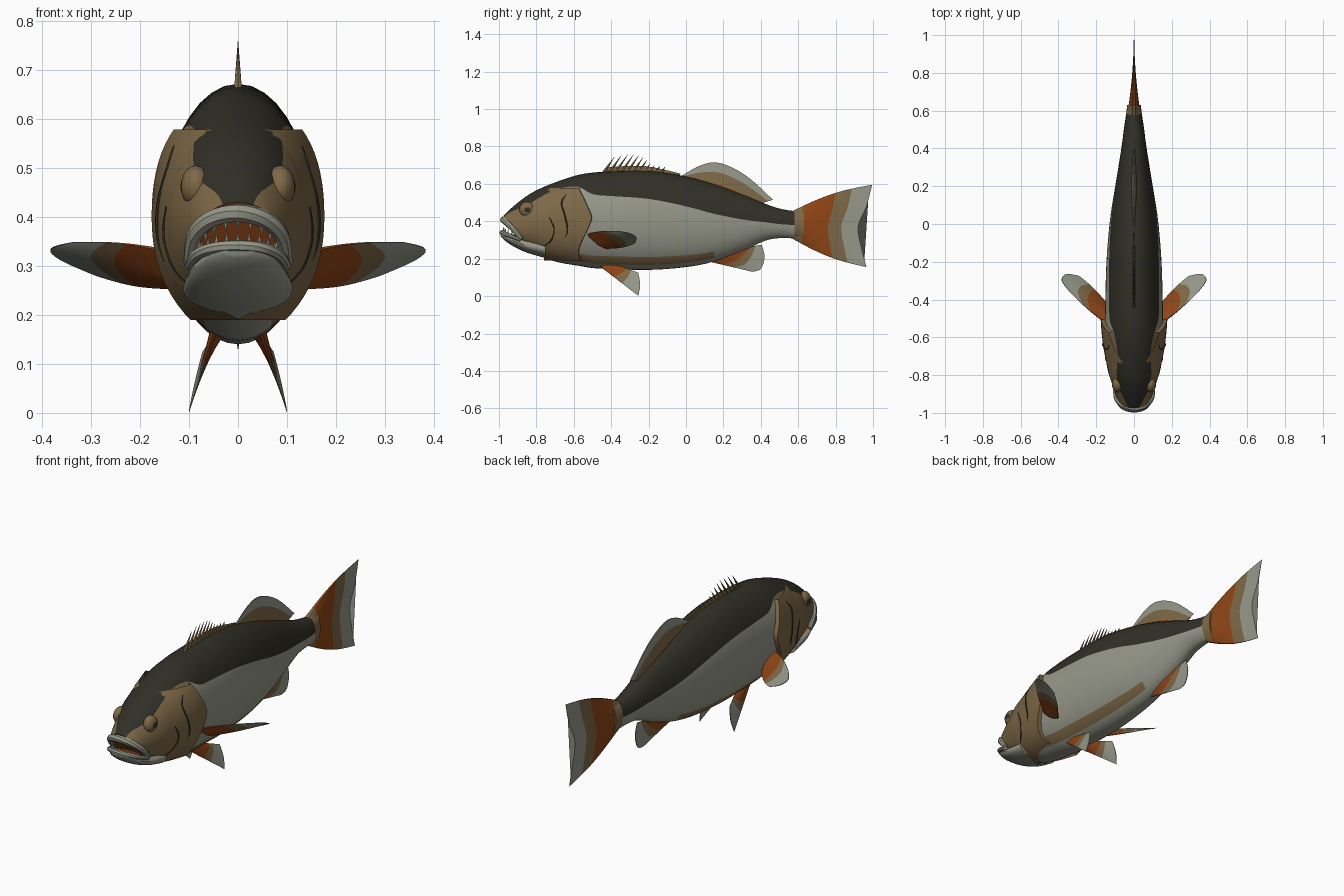
import bpy, bmesh, math
from mathutils import Vector

if "Cube" in bpy.data.objects:
    bpy.data.objects.remove(bpy.data.objects["Cube"])


def material(name, rgb):
    m = bpy.data.materials.new(name)
    m.use_nodes = True
    m.diffuse_color = (*rgb, 1)
    m.node_tree.nodes["Principled BSDF"].inputs["Base Color"].default_value = (*rgb, 1)
    return m


MATS = [material("dark_olive", (0.03, 0.029, 0.02)),
        material("tan", (0.21, 0.14, 0.064)),
        material("pale_grey", (0.31, 0.315, 0.255)),
        material("rust_orange", (0.28, 0.06, 0.008)),
        material("black", (0.006, 0.006, 0.005)),
        material("tooth_white", (0.5, 0.5, 0.42))]
DARK, TAN, PALE, RUST, BLACK, TOOTH = range(6)
parts = []


def finish(name, bm):
    bmesh.ops.recalc_face_normals(bm, faces=bm.faces)
    mesh = bpy.data.meshes.new(name)
    bm.to_mesh(mesh)
    bm.free()
    for m in MATS:
        mesh.materials.append(m)
    ob = bpy.data.objects.new(name, mesh)
    bpy.context.collection.objects.link(ob)
    parts.append(ob)
    return ob


def smooth(rows, n):
    """Catmull-Rom resampling of a list of equal-length tuples."""
    out = []
    for i in range(len(rows) - 1):
        a, b, c, d = (rows[max(0, min(len(rows) - 1, i + k))] for k in (-1, 0, 1, 2))
        for s in range(n):
            t = s / n
            out.append(tuple(q + t / 2 * (r - p + t * (2*p - 5*q + 4*r - u + t * (3*q - p - 3*r + u)))
                             for p, q, r, u in zip(a, b, c, d)))
    return out + [tuple(rows[-1])]


def loft(name, rings, paint, closed=True, caps=(None, None)):
    """Skin a list of point rings; paint(i, j, centre) gives the colour."""
    bm = bmesh.new()
    vs = [[bm.verts.new(p) for p in ring] for ring in rings]
    n = len(rings[0])
    for i in range(len(rings) - 1):
        for j in range(n if closed else n - 1):
            k = (j + 1) % n
            f = bm.faces.new((vs[i][j], vs[i][k], vs[i+1][k], vs[i+1][j]))
            f.material_index = paint(i, j, f.calc_center_median())
    for ring, col in zip((vs[0], vs[-1]), caps):
        if col is not None:
            bm.faces.new(ring).material_index = col
    return finish(name, bm)


def tube(name, pts, radius, col, taper=0.0, sides=8):
    pts = [Vector(p) for p in smooth(pts, 4)]
    rings = []
    for i, p in enumerate(pts):
        d = (pts[min(i + 1, len(pts) - 1)] - pts[max(i - 1, 0)]).normalized()
        a = d.cross(Vector((0.3, 0.8, 0.5))).normalized()
        b = d.cross(a)
        r = radius * (1 - taper * abs(2 * i / (len(pts) - 1) - 1) ** 2)
        rings.append([p + r * (a * math.cos(t) + b * math.sin(t))
                      for t in (2 * math.pi * k / sides for k in range(sides))])
    return loft(name, rings, lambda *_: col, caps=(col, col))


def spikes(name, pairs, radius, col):
    """Several thin cones in one part, each from a base to a tip."""
    bm = bmesh.new()
    for base, tip in pairs:
        base, tip = Vector(base), Vector(tip)
        d = tip - base
        rot = d.to_track_quat("Z", "Y").to_matrix().to_4x4()
        rot.translation = (base + tip) / 2
        bmesh.ops.create_cone(bm, cap_ends=True, segments=6, radius1=radius, radius2=0.0005,
                              depth=d.length, matrix=rot)
    for f in bm.faces:
        f.material_index = col
    return finish(name, bm)


def fin(name, root, tip, bands, thick, bulge=0.0, steps=20):
    """Tapering blade from a root line to a tip line, with colour bands (limit, colour)."""
    root = [Vector(p) for p in smooth(root, 4)]
    tip = [Vector(p) for p in smooth(tip, 4)]
    axis = (root[-1] - root[0]).normalized()
    mid = len(root) // 2
    nor = axis.cross(tip[mid] - root[mid]).normalized()
    rings = []
    for i in range(steps + 1):
        v = i / steps
        front, back = [], []
        for j, (a, b) in enumerate(zip(root, tip)):
            u = j / (len(root) - 1)
            p = a.lerp(b, v) + axis * (2 * u - 1) * bulge * math.sin(math.pi * v)
            h = (thick * (1 - v) ** 1.5 + 0.002) * (0.25 + 0.75 * math.sin(math.pi * u))
            front.append(p + nor * h)
            back.append(p - nor * h)
        rings.append(front + back[::-1])

    def paint(i, j, c):
        return next(col for lim, col in bands if (i + 0.5) / steps < lim)
    return loft(name, rings, paint, caps=(bands[0][1], bands[-1][1]))


# Body stations: y, top, bottom, half width, back colour line, backward lean
BODY = smooth([(-.975, .43, .27, .09, .425, .11), (-.94, .465, .25, .10, .452, .10),
               (-.86, .53, .225, .122, .485, .06), (-.78, .575, .205, .14, .53, .02),
               (-.68, .615, .18, .153, .575, 0), (-.58, .647, .163, .157, .585, 0),
               (-.5, .66, .15, .155, .545, 0), (-.4, .667, .145, .152, .535, 0),
               (-.2, .67, .14, .146, .52, 0), (0, .64, .155, .13, .48, 0),
               (.15, .60, .185, .108, .44, 0), (.3, .545, .24, .083, .41, 0),
               (.42, .495, .295, .064, .395, 0), (.5, .468, .31, .054, .385, 0),
               (.58, .455, .308, .042, .38, 0), (.63, .462, .302, .036, .38, 0)], 3)
SEGS = (6, 8, 2, 3)


def body_ring(row):
    y, zt, zb, w, line, lean = row
    marks = [0] + [math.acos(2 * t - 1) for t in ((line - zb) / (zt - zb), .13, .05)] + [math.pi]
    half = []
    for k, n in enumerate(SEGS):
        half += [marks[k] + (marks[k+1] - marks[k]) * s / n for s in range(n)]
    half.append(math.pi)
    pts = []
    for a in half:
        t = (1 + math.cos(a)) / 2
        pts.append((w * math.sin(a), y + lean * (1 - t), zb + (zt - zb) * t))
    return pts + [(-x, y, z) for x, y, z in pts[-2:0:-1]]


def body_paint(i, j, c):
    y = BODY[i][0]
    k = min(j, 2 * sum(SEGS) - 1 - j)
    if y > .575:
        return TAN
    if k < SEGS[0]:
        return DARK
    if k < SEGS[0] + SEGS[1]:
        return TAN if y < -.59 else PALE
    return TAN if k < sum(SEGS[:3]) and y < .15 else PALE


def half_width(y, z):
    for a, b in zip(BODY, BODY[1:]):
        if a[0] <= y <= b[0]:
            f = (y - a[0]) / (b[0] - a[0])
            zt, zb, w = (a[k] + (b[k] - a[k]) * f for k in (1, 2, 3))
            s = (2 * z - zt - zb) / (zt - zb)
            return w * math.sqrt(max(0, 1 - s * s))
    return 0


loft("body", [body_ring(r) for r in BODY], body_paint, caps=(RUST, TAN))

# Lower jaw
JAW = smooth([(-.992, .345, .322, .03), (-.97, .342, .298, .062), (-.92, .328, .264, .09),
              (-.85, .31, .232, .107), (-.75, .30, .203, .112)], 3)
jaw_rings = [[(w * math.sin(a), y, (t + b) / 2 + (t - b) / 2 * math.cos(a))
              for a in (2 * math.pi * k / 24 for k in range(24))] for y, t, b, w in JAW]
loft("lower_jaw", jaw_rings, lambda i, j, c: RUST if min(j, 23 - j) < 4 else PALE, caps=(PALE, PALE))


# Lips and teeth
def mirrored(pts):
    return pts + [(-x, y, z) for x, y, z in pts[-2::-1]]


upper = mirrored([(.1, -.88, .305), (.09, -.925, .36), (.055, -.96, .395), (0, -.975, .408)])
lower = mirrored([(.1, -.885, .3), (.085, -.94, .322), (.05, -.975, .336), (0, -.985, .34)])
tube("upper_lip", upper, .019, PALE, .4)
tube("lower_lip", lower, .013, PALE, .3)
for name, line, dz in (("upper_teeth", upper, -.036), ("lower_teeth", lower, .03)):
    pts = smooth(line, 4)[4:-4:2]
    spikes(name, [((x * .9, y + .008, z), (x * .86, y + .01, z + dz)) for x, y, z in pts], .006, TOOTH)

# Tail, rear dorsal and anal fins
fin("tail_fin", [(0, .56, z) for z in (.45, .42, .38, .34, .312)],
    [(0, .995, .595), (0, .965, .48), (0, .92, .37), (0, .94, .25), (0, .965, .155)],
    [(.16, TAN), (.55, RUST), (.75, TAN), (2, PALE)], .036, .022)
fin("rear_dorsal_fin", [(0, -.04, .63), (0, .1, .605), (0, .2, .575), (0, .3, .535), (0, .4, .495)],
    [(0, -.02, .645), (0, .08, .70), (0, .18, .712), (0, .32, .645), (0, .465, .515)],
    [(.12, RUST), (.6, TAN), (2, PALE)], .012)
fin("anal_fin", [(0, .1, .19), (0, .18, .205), (0, .25, .23), (0, .32, .26)],
    [(0, .355, .13), (0, .4, .145), (0, .42, .21), (0, .405, .275)],
    [(.36, RUST), (.6, TAN), (2, PALE)], .016)

# Front dorsal spines and their low web
spines = []
for k in range(11):
    y = -.44 + .031 * k
    h = .055 + .045 * math.sin(math.pi * min(1, (k + 1.5) / 9)) - .003 * k
    spines.append(((0, y, .66), (0, y + h * .75, .668 + h)))
spikes("dorsal_spines", spines, .009, TAN)
fin("dorsal_web", [(0, -.44, .655), (0, -.25, .66), (0, -.04, .635)],
    [(0, -.41, .69), (0, -.22, .695), (0, -.03, .655)], [(2, TAN)], .006)

for side, s in (("left", 1), ("right", -1)):
    def flip(pts):
        return [(s * x, y, z) for x, y, z in pts]

    # Paired fins
    fin(side + "_pectoral_fin",
        flip([(.14, -.53, .33), (.14, -.49, .305), (.14, -.46, .28), (.14, -.425, .255)]),
        flip([(.34, -.36, .348), (.382, -.30, .335), (.36, -.265, .312), (.29, -.275, .28)]),
        [(.45, RUST), (.66, TAN), (2, PALE)], .012, .012)
    fin(side + "_pelvic_fin",
        flip([(.045, -.47, .168), (.045, -.41, .16), (.045, -.35, .16)]),
        flip([(.1, -.255, .002), (.087, -.245, .06), (.072, -.255, .125)]),
        [(.42, RUST), (.6, TAN), (2, PALE)], .012)

    # Gill cover: a flared plate with a closed rear rim
    edge = smooth([(.578, -.575), (.53, -.55), (.47, -.523), (.42, -.505),
                   (.36, -.525), (.3, -.555), (.24, -.575), (.19, -.56)], 3)
    rows = []
    for z, ye in edge:
        row = []
        for k in range(9):
            y = -.76 + (ye + .76) * k / 8
            row.append((s * (half_width(y, z) - .003 + .024 * k / 8), y, z))
        rows.append(row + [(s * (half_width(ye, z) - .01), ye + .003, z)])
    loft(side + "_gill_cover", rows, lambda *_: TAN, closed=False)

    # Cheek grooves
    for name, pts in (("gill_groove", [(-.64, .545), (-.665, .5), (-.645, .42), (-.635, .34), (-.68, .26)]),
                      ("cheek_groove", [(-.73, .42), (-.705, .36), (-.72, .30), (-.76, .265)])):
        line = [(s * (half_width(y, z) - .003 + .024 * max(0, (y + .76) / .23)), y, z) for y, z in pts]
        tube(side + "_" + name, line, .004, DARK, .5, 6)

    # Eye: socket ring, iris and pupil
    for name, x, r, col in (("eye_socket", .086, .043, TAN), ("iris", .093, .034, DARK), ("pupil", .103, .02, BLACK)):
        bm = bmesh.new()
        bmesh.ops.create_uvsphere(bm, u_segments=16, v_segments=10, radius=r)
        for v in bm.verts:
            v.co = (s * x + v.co.x * .72, v.co.y - .848, v.co.z + .462)
        for f in bm.faces:
            f.material_index = col
        finish(side + "_" + name, bm)

# Smooth shading with sharp edges kept
bpy.ops.object.select_all(action="DESELECT")
for ob in parts:
    ob.select_set(True)
bpy.context.view_layer.objects.active = parts[0]
bpy.ops.object.shade_smooth_by_angle(angle=math.radians(40))
